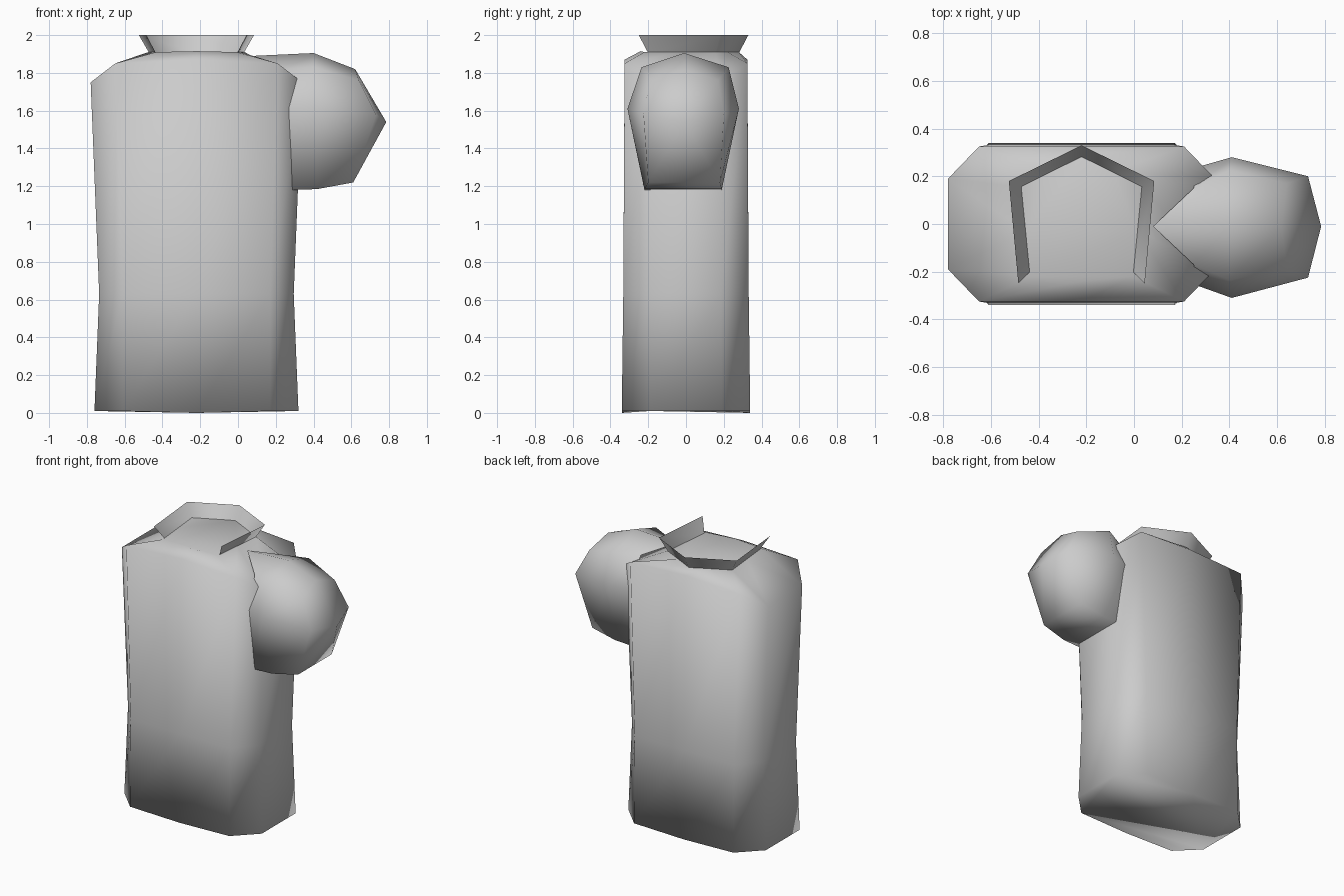
import bpy, bmesh

if "Cube" in bpy.data.objects:
    bpy.data.objects.remove(bpy.data.objects["Cube"])

CX = -0.22  # centre line of the torso


def loft(name, rings, closed=True, cap_start=False, cap_end=False, tip=None):
    """Skin a list of equal-length point rings into one smooth mesh."""
    bm = bmesh.new()
    vs = [[bm.verts.new(p) for p in ring] for ring in rings]
    n = len(rings[0])
    for a, b in zip(vs, vs[1:]):
        for i in range(n if closed else n - 1):
            j = (i + 1) % n
            bm.faces.new((a[i], a[j], b[j], b[i]))
    if cap_start:
        bm.faces.new(vs[0][::-1])
    if cap_end:
        bm.faces.new(vs[-1])
    if tip:
        t = bm.verts.new(tip)
        for i in range(n):
            bm.faces.new((vs[-1][i], vs[-1][(i + 1) % n], t))
    bmesh.ops.recalc_face_normals(bm, faces=bm.faces)
    me = bpy.data.meshes.new(name)
    bm.to_mesh(me)
    bm.free()
    for p in me.polygons:
        p.use_smooth = True
    ob = bpy.data.objects.new(name, me)
    bpy.context.collection.objects.link(ob)
    return ob


def mirror_ring(half):
    """half: points (dx, y, z) from front centre to back centre, dx >= 0."""
    right = [(CX + x, y, z) for x, y, z in half]
    left = [(CX - x, y, z) for x, y, z in half[-2:0:-1]]
    return right + left


def torso_ring(side, sy, corner, cy, z_side, z_corner, z_mid):
    return mirror_ring([(0, -cy, z_mid), (corner, -cy, z_corner), (side, -sy, z_side),
                        (side, sy, z_side), (corner, cy, z_corner), (0, cy, z_mid)])


# Torso: hem, waist, chest, shoulder line and neck ring
neck = mirror_ring([(0, -0.24, 1.915), (0.215, -0.22, 1.91), (0.235, -0.03, 1.91),
                    (0.255, 0.155, 1.91), (0.13, 0.22, 1.91), (0, 0.28, 1.91)])
loft("torso", [
    torso_ring(0.54, 0.19, 0.39, 0.34, 0.01, 0.01, 0.0),
    torso_ring(0.515, 0.185, 0.39, 0.332, 0.63, 0.63, 0.63),
    torso_ring(0.56, 0.19, 0.43, 0.325, 1.75, 1.85, 1.87),
    neck,
], cap_start=True, cap_end=True)

# Flared stand-up collar, open at the front
low = [(0.215, -0.2), (0.25, 0.155), (0, 0.28)]
high = [(0.265, -0.25), (0.305, 0.18), (0, 0.33)]


def collar_line(pts, z):
    return ([(CX + x, y, z) for x, y in pts]
            + [(CX - x, y, z) for x, y in pts[-2::-1]])


loft("collar", [collar_line(low, 1.905), collar_line(high, 2.0)], closed=False)

# Sleeve: shoulder seam, full middle, cuff ring and outer point
loft("sleeve", [
    [(0.08, -0.01, 1.89), (0.25, 0.15, 1.82), (0.27, 0.24, 1.61), (0.28, 0.19, 1.18),
     (0.28, -0.22, 1.18), (0.27, -0.26, 1.61), (0.25, -0.17, 1.82)],
    [(0.40, -0.01, 1.905), (0.40, 0.225, 1.83), (0.41, 0.28, 1.61), (0.42, 0.19, 1.185),
     (0.42, -0.22, 1.185), (0.41, -0.31, 1.61), (0.40, -0.235, 1.83)],
    [(0.62, -0.01, 1.82), (0.64, 0.17, 1.76), (0.73, 0.20, 1.58), (0.61, 0.18, 1.22),
     (0.61, -0.20, 1.22), (0.73, -0.225, 1.58), (0.64, -0.19, 1.76)],
], tip=(0.785, -0.01, 1.54))
